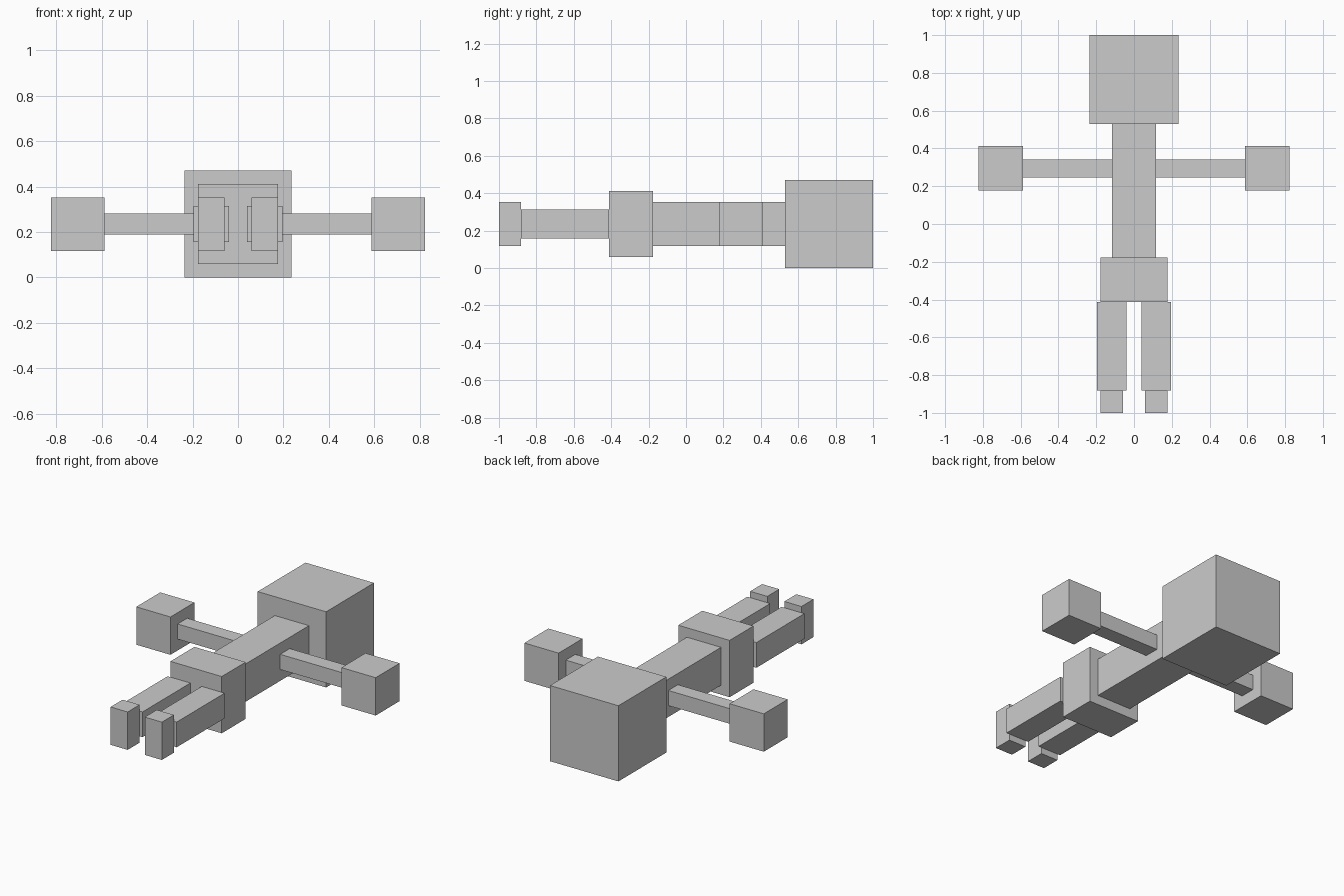
import bpy

if "Cube" in bpy.data.objects:
    bpy.data.objects.remove(bpy.data.objects["Cube"])

U = 2 / 17      # one model unit; the figure is 17 units long
MID_Z = 2 * U   # every part is centred on the same height


def box(name, x, y, size):
    """Box centred at (x, y) units with the given size in units."""
    bpy.ops.mesh.primitive_cube_add(size=1, location=(x * U, y * U, MID_Z))
    obj = bpy.context.object
    obj.name = name
    obj.data.name = name
    obj.scale = [s * U for s in size]
    bpy.ops.object.transform_apply(location=False, rotation=False, scale=True)
    return obj


# Central parts
box("head", 0, 6.5, (4, 4, 4))
box("torso", 0, 1.5, (2, 6, 2))
box("pelvis", 0, -2.5, (3, 2, 3))

# Paired limbs
for side, s in (("left", -1), ("right", 1)):
    box(f"{side}_arm", s * 3, 2.5, (4, 0.8, 0.8))
    box(f"{side}_hand", s * 6, 2.5, (2, 2, 2))
    box(f"{side}_leg", s * 1, -5.5, (4 / 3, 4, 4 / 3))
    box(f"{side}_foot", s * 1, -8, (1, 1, 2))
